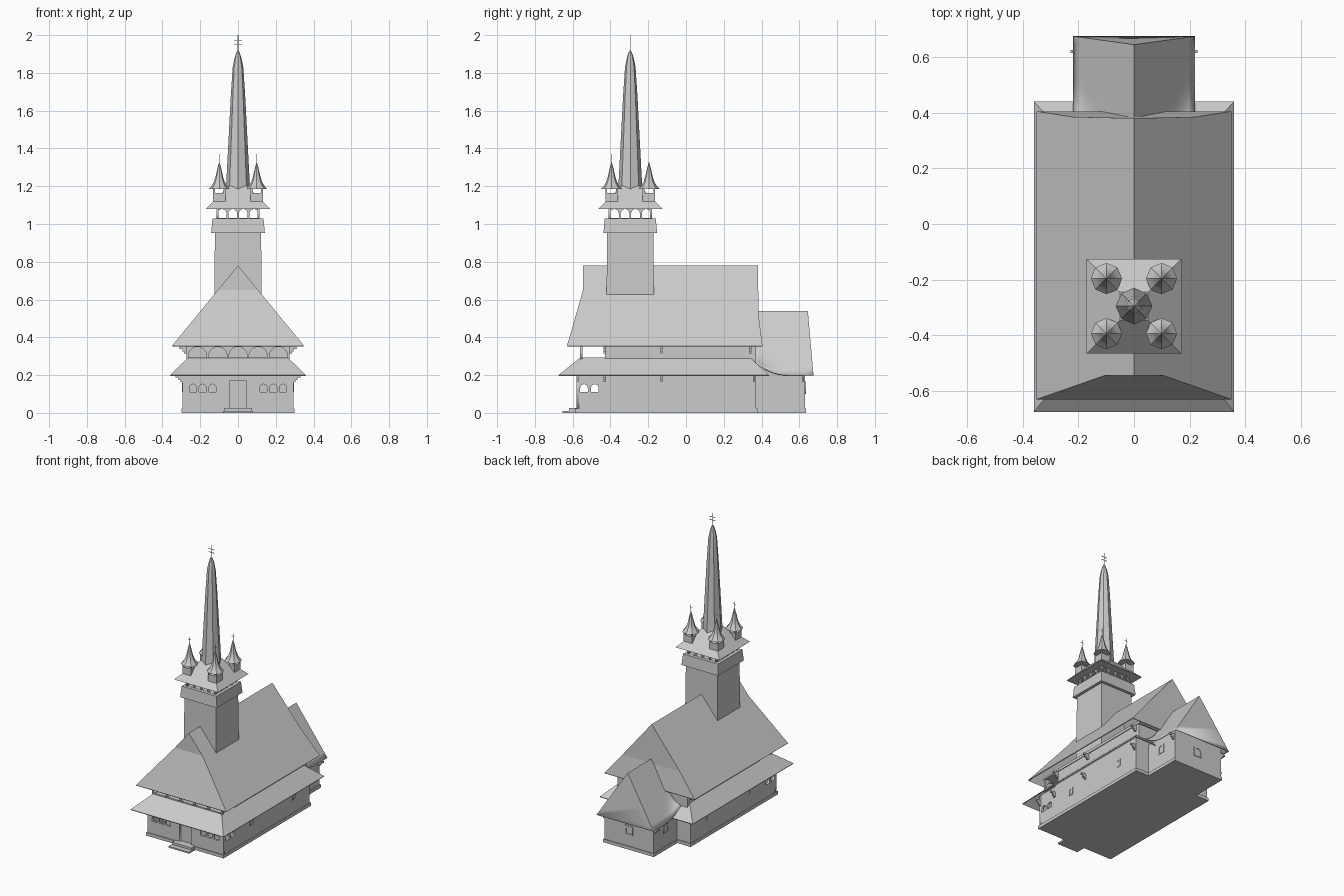
import bpy, bmesh, math
from mathutils import Matrix

if "Cube" in bpy.data.objects:
    bpy.data.objects.remove(bpy.data.objects["Cube"])

wood = bpy.data.materials.new("weathered_grey")
wood.use_nodes = True
GREY = (0.6, 0.6, 0.6, 1)
wood.diffuse_color = GREY
wood.node_tree.nodes["Principled BSDF"].inputs["Base Color"].default_value = GREY

TOWER_Y = -0.295


def add_mesh(name, verts, faces, thick=0, smooth=False):
    """Mesh object with outward normals; thick turns a shell into a slab."""
    bm = bmesh.new()
    vs = [bm.verts.new(v) for v in verts]
    for f in faces:
        bm.faces.new([vs[i] for i in f])
    bmesh.ops.recalc_face_normals(bm, faces=bm.faces)
    if thick and sum(f.normal.z * f.calc_area() for f in bm.faces) < 0:
        bmesh.ops.reverse_faces(bm, faces=bm.faces)
    me = bpy.data.meshes.new(name)
    bm.to_mesh(me)
    bm.free()
    me.materials.append(wood)
    ob = bpy.data.objects.new(name, me)
    bpy.context.collection.objects.link(ob)
    if thick:
        mod = ob.modifiers.new("thickness", 'SOLIDIFY')
        mod.thickness = thick
        mod.offset = -1
    if smooth:
        activate(ob)
        bpy.ops.object.shade_smooth_by_angle(angle=math.radians(30))
    return ob


def activate(ob):
    bpy.ops.object.select_all(action='DESELECT')
    ob.select_set(True)
    bpy.context.view_layer.objects.active = ob


def loft(name, rings, caps=True, thick=0, smooth=False):
    """Skin a stack of equal-length point rings."""
    n = len(rings[0])
    faces = [(r * n + i, r * n + (i + 1) % n, (r + 1) * n + (i + 1) % n, (r + 1) * n + i)
             for r in range(len(rings) - 1) for i in range(n)]
    if caps:
        faces += [tuple(range(n)), tuple(range((len(rings) - 1) * n, len(rings) * n))]
    return add_mesh(name, [p for ring in rings for p in ring], faces, thick, smooth)


def rect(x0, x1, y0, y1, z):
    return [(x0, y0, z), (x1, y0, z), (x1, y1, z), (x0, y1, z)]


def box(name, x0, x1, y0, y1, z0, z1):
    return loft(name, [rect(x0, x1, y0, y1, z0), rect(x0, x1, y0, y1, z1)])


def square(r, z, x=0, y=TOWER_Y):
    return rect(x - r, x + r, y - r, y + r, z)


def lathe(name, profile, x, y, sides=8):
    rings = [[(x + r * math.cos(2 * math.pi * i / sides),
               y + r * math.sin(2 * math.pi * i / sides), z) for i in range(sides)]
             for r, z in profile]
    return loft(name, rings, smooth=True)


def arch(cx, z0, w, h):
    """Round-headed opening outline."""
    r = w / 2
    head = [(cx + r * math.cos(a * math.pi / 10), z0 + h - r + r * math.sin(a * math.pi / 10))
            for a in range(11)]
    return [(cx - r, z0), (cx + r, z0)] + head


def panel(name, x0, x1, z0, z1, holes, place, thick=0.014):
    """Upright wall panel with openings, from a filled flat curve."""
    cu = bpy.data.curves.new(name, 'CURVE')
    cu.dimensions = '2D'
    cu.fill_mode = 'BOTH'
    cu.extrude = thick / 2
    for pts in [[(x0, z0), (x1, z0), (x1, z1), (x0, z1)]] + holes:
        sp = cu.splines.new('POLY')
        sp.points.add(len(pts) - 1)
        for p, (u, v) in zip(sp.points, pts):
            p.co = (u, v, 0, 1)
        sp.use_cyclic_u = True
    cu.materials.append(wood)
    ob = bpy.data.objects.new(name, cu)
    bpy.context.collection.objects.link(ob)
    ob.matrix_world = place @ Matrix.Rotation(math.pi / 2, 4, 'X')
    activate(ob)
    bpy.ops.object.convert(target='MESH')


def at(x, y, turn=0):
    return Matrix.Translation((x, y, 0)) @ Matrix.Rotation(turn, 4, 'Z')


QUARTER = math.pi / 2

# Plinth, entrance steps and walls
box("nave_plinth", -0.3, 0.3, -0.588, 0.378, 0, 0.022)
box("apse_plinth", -0.196, 0.196, 0.3, 0.636, 0, 0.022)
box("lower_step", -0.08, 0.08, -0.655, -0.58, 0, 0.01)
box("upper_step", -0.075, 0.075, -0.62, -0.57, 0, 0.025)
box("nave_walls", -0.294, 0.294, -0.43, 0.37, 0.01, 0.25)
box("upper_nave_walls", -0.27, 0.27, -0.43, 0.37, 0.2, 0.38)
box("apse_walls", -0.19, 0.19, 0.3, 0.63, 0.01, 0.23)

# Open porch with arched openings and a recessed door
door_hole = [(-0.045, 0.025), (0.045, 0.025), (0.045, 0.17), (-0.045, 0.17)]
front_arches = [arch(s * x, 0.11, 0.038, 0.042) for s in (-1, 1) for x in (0.135, 0.187, 0.239)]
panel("porch_front_wall", -0.294, 0.294, 0.01, 0.24, front_arches + [door_hole], at(0, -0.574))
box("door", -0.05, 0.05, -0.566, -0.56, 0.02, 0.175)
for s, side in ((1, "left"), (-1, "right")):
    panel(side + "_porch_wall", -0.58, -0.42, 0.01, 0.24,
          [arch(y, 0.11, 0.04, 0.042) for y in (-0.54, -0.483)], at(s * 0.287, 0, QUARTER))

# Upper gallery arcade, floor and ceiling
box("gallery_floor", -0.272, 0.272, -0.56, -0.42, 0.27, 0.285)
box("gallery_ceiling", -0.275, 0.275, -0.57, 0.38, 0.357, 0.367)
panel("gallery_arcade", -0.272, 0.272, 0.27, 0.362,
      [arch(0.107 * i, 0.293, 0.097, 0.057) for i in range(-2, 3)], at(0, -0.555))

# Skirt roof around the nave
loft("skirt_roof", [rect(-0.36, 0.36, -0.675, 0.44, 0.2), rect(-0.265, 0.265, -0.56, 0.34, 0.292)],
     caps=False, thick=0.006)

# Main roof with half hips at both ends
half = [(0.35, -0.63, 0.355), (0.107, -0.545, 0.65), (0.222, 0.385, 0.51), (0.35, 0.405, 0.355)]
ridge = [(0, -0.545, 0.78), (0, 0.38, 0.78)]
add_mesh("main_roof", half + [(-x, y, z) for x, y, z in half] + ridge,
         [(0, 3, 2, 9, 8, 1), (4, 7, 6, 9, 8, 5), (0, 1, 5, 4), (1, 8, 5), (3, 2, 6, 7), (2, 9, 6)],
         thick=0.006)


# Apse roof, flaring softly into the skirt roof
def apse_height(x, y):
    slope, skirt, k = 0.54 - 1.545 * abs(x), 0.2 - 0.92 * (y - 0.44), 0.09
    blend = max(k - abs(slope - skirt), 0) / k
    return max(slope, skirt) + blend * blend * k / 4


COLS, ROWS = 21, 12
grid = []
for j in range(ROWS):
    for i in range(COLS):
        x = -0.22 + 0.44 * i / (COLS - 1)
        y = 0.36 + 0.3 * j / (ROWS - 1)
        z = apse_height(x, y)
        if j == ROWS - 1:
            y = 0.675 - 0.03 * (z - 0.2) / 0.34
        grid.append((x, y, z))
cells = [(j * COLS + i, j * COLS + i + 1, (j + 1) * COLS + i + 1, (j + 1) * COLS + i)
         for j in range(ROWS - 1) for i in range(COLS - 1)]
gable = tuple(range((ROWS - 1) * COLS, ROWS * COLS))
add_mesh("apse_roof", grid, cells + [gable], thick=0.005, smooth=True)

# Stepped eave brackets
for s in (-1, 1):
    spots = [(0.285, y, 0.2) for y in (-0.574, -0.43, -0.13, 0.36)]
    spots += [(0.265, y, 0.352) for y in (-0.43, -0.13, 0.34)] + [(0.183, 0.62, 0.2)]
    for x, y, top in spots:
        for reach, drop in ((0.045, 0), (0.03, 0.013), (0.02, 0.024)):
            a, b = sorted((s * x, s * (x + reach)))
            box("eave_bracket", a, b, y - 0.006, y + 0.006, top - drop - 0.013, top - drop)

# Small framed windows on the nave and apse
for s in (-1, 1):
    for y in (-0.27, 0.2):
        panel("nave_window_frame", y - 0.017, y + 0.017, 0.11, 0.16,
              [arch(y, 0.117, 0.022, 0.036)], at(s * 0.294, 0, QUARTER), 0.006)
    panel("apse_side_window_frame", 0.47, 0.52, 0.115, 0.175,
          [arch(0.495, 0.122, 0.036, 0.046)], at(s * 0.19, 0, QUARTER), 0.006)
panel("apse_back_window_frame", -0.03, 0.03, 0.1, 0.165,
      [arch(0, 0.108, 0.042, 0.05)], at(0, 0.63), 0.008)

# Bell tower: shaft, parapet, open arcade and skirt roof
loft("tower_shaft", [square(0.127, 0.5), square(0.122, 0.96)])
loft("tower_parapet", [square(0.142, 0.953), square(0.135, 1.03)])
for i in range(4):
    place = at(0, TOWER_Y, i * QUARTER) @ at(0, -0.109)
    panel("tower_arcade", -0.115, 0.115, 1.02, 1.085,
          [arch(0.056 * (k - 1.5), 1.031, 0.046, 0.048) for k in range(4)], place, 0.01)
loft("tower_roof", [square(0.17, 1.08), square(0.05, 1.2)])

# Tall spire
lathe("spire", [(0.066, 1.17), (0.062, 1.22), (0.05, 1.45), (0.038, 1.68), (0.028, 1.83),
                (0.018, 1.88), (0.008, 1.91), (0.001, 1.92)], 0, TOWER_Y)


# Thin finial crosses
def finial(x, y, z0, z1, arms, r):
    box("finial_rod", x - r, x + r, y - r, y + r, z0, z1)
    for z, w in arms:
        box("finial_arm", x - w, x + w, y - r, y + r, z - r, z + r)


finial(0, TOWER_Y, 1.91, 2.0, [(1.95, 0.022), (1.972, 0.022)], 0.0015)

# Four corner turrets
for sx in (-1, 1):
    for sy in (-1, 1):
        x, y = sx * 0.099, TOWER_Y + sy * 0.099
        loft("turret_base", [square(0.033, 1.09, x, y), square(0.033, 1.165, x, y)])
        for px in (-0.028, 0.028):
            for py in (-0.028, 0.028):
                loft("turret_post", [square(0.005, z, x + px, y + py) for z in (1.16, 1.195)])
        lathe("turret_cap", [(0.056, 1.185), (0.04, 1.203), (0.028, 1.225), (0.02, 1.25),
                             (0.01, 1.295), (0.001, 1.328)], x, y)
        finial(x, y, 1.32, 1.37, [(1.352, 0.012)], 0.001)
